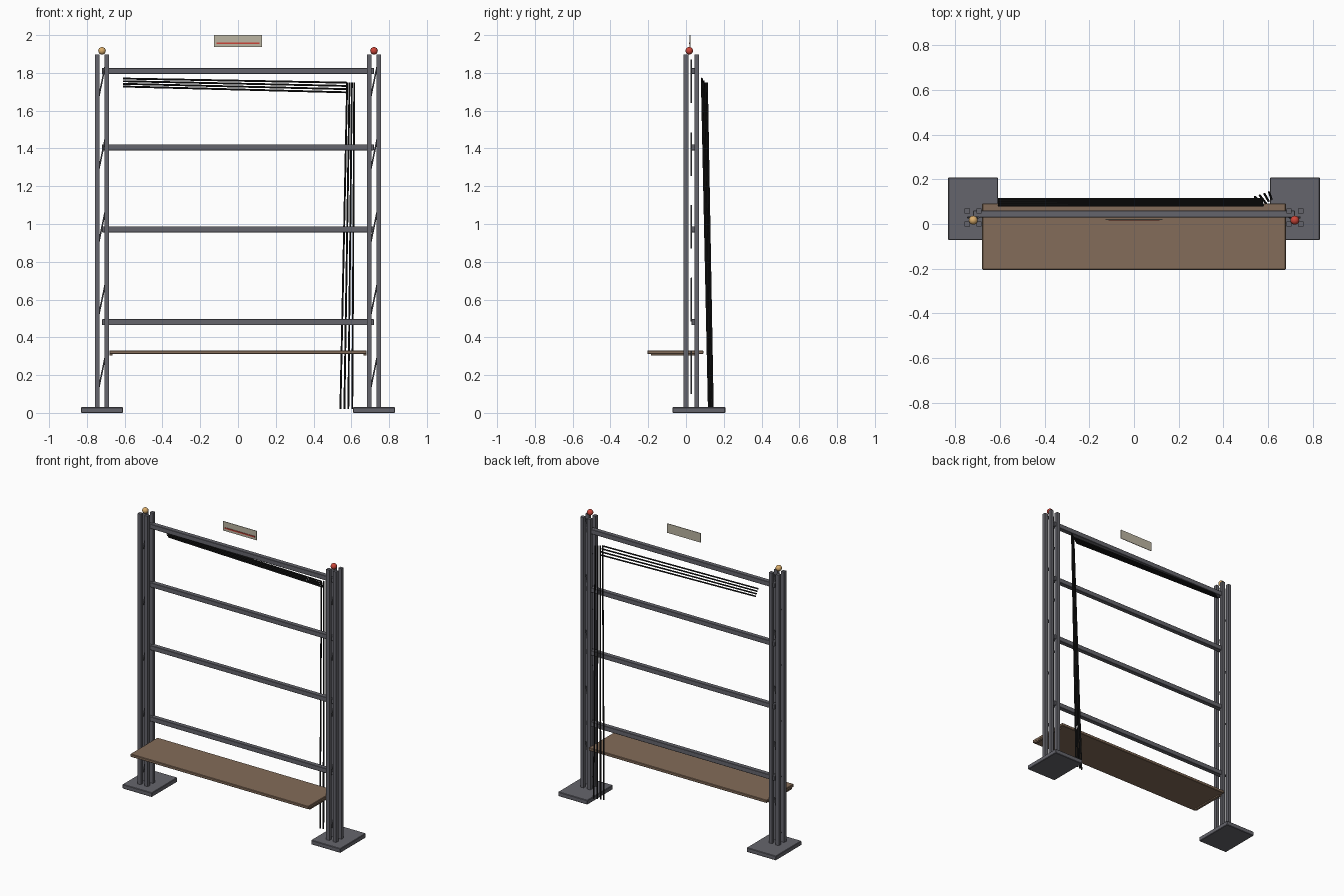
import bpy
from mathutils import Vector

if "Cube" in bpy.data.objects:
    bpy.data.objects.remove(bpy.data.objects["Cube"])


def material(name, rgb):
    m = bpy.data.materials.new(name)
    m.diffuse_color = (*rgb, 1)
    m.use_nodes = True
    m.node_tree.nodes["Principled BSDF"].inputs["Base Color"].default_value = m.diffuse_color
    return m


STEEL = material("steel", (0.13, 0.13, 0.15))
WOOD = material("wood", (0.23, 0.15, 0.10))
BLACK = material("black_rubber", (0.012, 0.012, 0.012))
RED = material("red", (0.6, 0.06, 0.04))
AMBER = material("amber", (0.7, 0.42, 0.15))
CREAM = material("cream", (0.5, 0.46, 0.36))


def box(name, x, y, z, mat, bevel=0.0):
    """Box from (min, max) ranges on each axis."""
    bpy.ops.mesh.primitive_cube_add(size=1, location=[sum(r) / 2 for r in (x, y, z)])
    o = bpy.context.object
    o.name = name
    o.scale = [r[1] - r[0] for r in (x, y, z)]
    bpy.ops.object.transform_apply(location=False, rotation=False, scale=True)
    o.data.materials.append(mat)
    if bevel:
        b = o.modifiers.new("edge", 'BEVEL')
        b.width, b.segments = bevel, 1
    return o


def rod(name, a, b, r, mat, sides=8):
    """Cylinder between two points."""
    a, b = Vector(a), Vector(b)
    d = b - a
    bpy.ops.mesh.primitive_cylinder_add(vertices=sides, radius=r, depth=d.length,
                                        location=(a + b) / 2,
                                        rotation=d.to_track_quat('Z', 'Y').to_euler())
    o = bpy.context.object
    o.name = name
    o.data.materials.append(mat)
    bpy.ops.object.shade_smooth_by_angle()
    return o


# Two towers: foot plate, four posts, diagonal braces, lamp on top
for side, cx, lamp in (("left", -0.72, AMBER), ("right", 0.72, RED)):
    box(side + "_foot", (cx - 0.112, cx + 0.112), (-0.072, 0.208), (0, 0.03), STEEL, 0.003)
    for px in (cx - 0.026, cx + 0.026):
        for py in (0.0, 0.058):
            box(side + "_post", (px - 0.012, px + 0.012), (py - 0.012, py + 0.012),
                (0.025, 1.897), STEEL)
    for i in range(5):
        z = 0.1 + 0.385 * i
        rod(side + "_brace", (cx - 0.024, 0.029, z), (cx + 0.024, 0.029, z + 0.23),
            0.004, STEEL)
    bpy.ops.mesh.primitive_uv_sphere_add(segments=20, ring_count=12, radius=0.02,
                                         location=(cx, 0.017, 1.917))
    ball = bpy.context.object
    ball.name = side + "_lamp"
    ball.data.materials.append(lamp)
    bpy.ops.object.shade_smooth()

# Cross beams
for z in (0.48, 0.972, 1.406, 1.81):
    box("cross_beam", (-0.72, 0.72), (0.029, 0.061), (z - 0.016, z + 0.016), STEEL, 0.002)

# Shelf and its end supports
box("shelf", (-0.68, 0.68), (-0.205, 0.092), (0.311, 0.331), WOOD, 0.003)
for s in (-1, 1):
    box("shelf_support", (s * 0.672 - 0.008, s * 0.672 + 0.008), (-0.185, 0.06),
        (0.303, 0.312), WOOD)

# Cables: four across the top, four hanging down
for i in range(4):
    y = 0.084 + 0.009 * i
    rod("top_cable", (-0.61, y, 1.77 - 0.014 * i), (0.578, y, 1.748 - 0.017 * i),
        0.005, BLACK)
    rod("hanging_cable", (0.578 + 0.0125 * i, y, 1.75),
        (0.542 + 0.021 * i, 0.121 + 0.007 * i, 0.02), 0.005, BLACK)

# Floating sign with a red stripe on its front
box("sign", (-0.128, 0.128), (0.019, 0.023), (1.936, 2.0), CREAM)
box("sign_stripe", (-0.115, 0.115), (0.015, 0.0195), (1.953, 1.961), RED)
